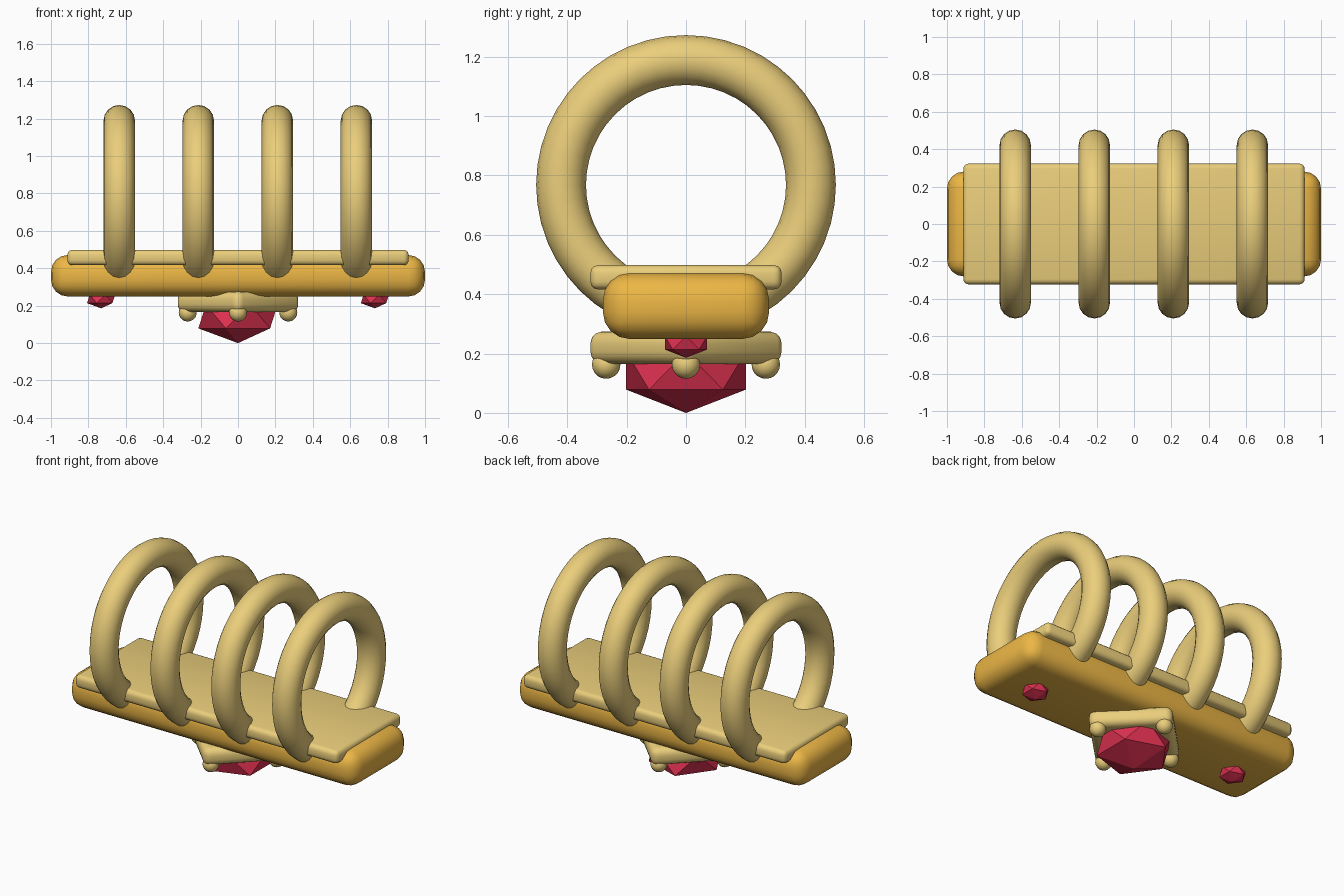
import bpy
import math

if "Cube" in bpy.data.objects:
    bpy.data.objects.remove(bpy.data.objects["Cube"])


def material(name, rgb):
    m = bpy.data.materials.new(name)
    m.diffuse_color = (*rgb, 1)
    m.use_nodes = True
    m.node_tree.nodes["Principled BSDF"].inputs["Base Color"].default_value = m.diffuse_color
    return m


GOLD = material("gold", (0.83, 0.62, 0.20))
DEEP_GOLD = material("deep_gold", (0.84, 0.47, 0.06))
RUBY = material("ruby", (0.72, 0.03, 0.08))


def finish(name, mat, smooth=True):
    o = bpy.context.object
    o.name = name
    o.data.materials.append(mat)
    if smooth:
        bpy.ops.object.shade_smooth()
    return o


def rounded_box(name, loc, size, radius, mat, turn=0, segments=4):
    bpy.ops.mesh.primitive_cube_add(size=1, location=loc)
    o = bpy.context.object
    o.scale = size
    bpy.ops.object.transform_apply(location=False, rotation=False, scale=True)
    o.rotation_euler.z = turn
    finish(name, mat, False)
    b = o.modifiers.new("round", 'BEVEL')
    b.width = radius
    b.segments = segments
    bpy.ops.object.modifier_apply(modifier="round")
    bpy.ops.object.shade_smooth_by_angle(angle=math.radians(35))
    return o


def gem(name, loc, radius):
    # flattened twenty-sided stone
    bpy.ops.mesh.primitive_ico_sphere_add(subdivisions=1, radius=radius, location=loc)
    bpy.context.object.scale.z = 0.6
    return finish(name, RUBY, False)


# bar and the plate on top of it
rounded_box("bar", (0, 0, 0.36), (2.0, 0.56, 0.222), 0.09, DEEP_GOLD)
rounded_box("top_plate", (0, 0, 0.457), (1.825, 0.645, 0.082), 0.027, GOLD, segments=3)

# four finger rings
for i in range(4):
    bpy.ops.mesh.primitive_torus_add(
        location=(-0.635 + i * 0.4227, 0, 0.768), rotation=(0, math.pi / 2, 0),
        major_radius=0.421, minor_radius=0.084, major_segments=48, minor_segments=16)
    finish(f"finger_ring_{i + 1}", GOLD)

# diamond-turned setting with a prong at each corner
rounded_box("setting", (0, 0, 0.22), (0.48, 0.48, 0.11), 0.042, GOLD, turn=math.pi / 4)
for i in range(4):
    a = i * math.pi / 2
    bpy.ops.mesh.primitive_uv_sphere_add(
        segments=16, ring_count=10, radius=0.048,
        location=(0.269 * math.cos(a), 0.269 * math.sin(a), 0.163))
    finish(f"prong_{i + 1}", GOLD)

# main stone and two side stones
gem("main_gem", (0, 0, 0.142), 0.237)
for side, x in (("left", -0.732), ("right", 0.732)):
    gem(f"{side}_gem", (x, 0, 0.236), 0.084)
